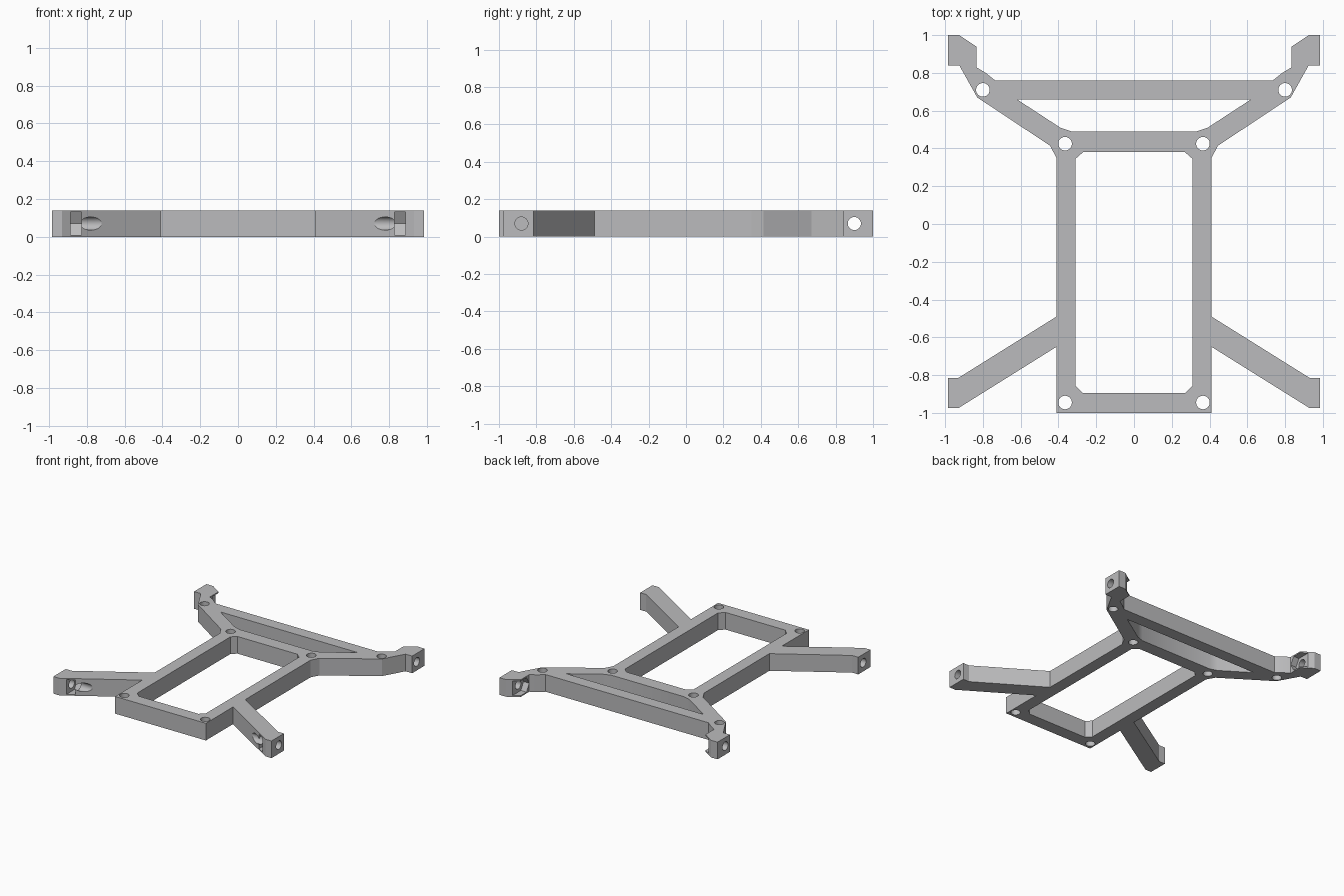
import bpy, bmesh, math
from mathutils import Matrix

if "Cube" in bpy.data.objects:
    bpy.data.objects.remove(bpy.data.objects["Cube"])

H = 0.14          # plate thickness
HZ = 0.07         # height of the bolt axes

grey = bpy.data.materials.new("light grey")
grey.diffuse_color = (0.5, 0.5, 0.51, 1)
grey.use_nodes = True
grey.node_tree.nodes["Principled BSDF"].inputs["Base Color"].default_value = grey.diffuse_color


def mirrored(half):
    """Close a right-hand half profile by mirroring it across x = 0."""
    return half + [(-x, y) for x, y in reversed(half)]


def prism(name, points, z0, z1):
    """Extrude a flat outline into a solid."""
    bm = bmesh.new()
    face = bm.faces.new([bm.verts.new((x, y, z0)) for x, y in points])
    ext = bmesh.ops.extrude_face_region(bm, geom=[face])
    verts = [v for v in ext["geom"] if isinstance(v, bmesh.types.BMVert)]
    bmesh.ops.translate(bm, verts=verts, vec=(0, 0, z1 - z0))
    bmesh.ops.recalc_face_normals(bm, faces=bm.faces)
    return finish(name, bm)


def rod(name, centre, radius, length, sides, along_x=False):
    """Round or hexagonal rod along z or x."""
    bm = bmesh.new()
    bmesh.ops.create_cone(bm, cap_ends=True, segments=sides, radius1=radius,
                          radius2=radius, depth=length)
    m = Matrix.Translation(centre)
    if along_x:
        m = m @ Matrix.Rotation(math.pi / 2, 4, 'Y')
    bmesh.ops.transform(bm, matrix=m, verts=bm.verts)
    return finish(name, bm)


def finish(name, bm):
    me = bpy.data.meshes.new(name)
    bm.to_mesh(me)
    bm.free()
    me.materials.append(grey)
    ob = bpy.data.objects.new(name, me)
    bpy.context.collection.objects.link(ob)
    return ob


# Plate with four arms
frame = prism("frame", mirrored([
    (0.41, -1), (0.41, -0.65), (0.93, -0.975), (0.985, -0.975),
    (0.985, -0.815), (0.93, -0.815), (0.41, -0.49), (0.41, 0.35),
    (0.445, 0.415), (0.83, 0.67), (0.925, 0.84), (0.985, 0.84), (0.985, 1),
    (0.925, 1), (0.835, 0.94), (0.835, 0.83), (0.785, 0.80), (0.735, 0.76)]), 0, H)

# Large window and rear slot
cutters = [
    prism("window_cutter", mirrored([(0.27, -0.895), (0.31, -0.855),
                                     (0.31, 0.345), (0.27, 0.38)]), -0.1, 0.3),
    prism("slot_cutter", mirrored([(0.33, 0.49), (0.39, 0.51),
                                   (0.62, 0.66)]), -0.1, 0.3)]

for s in (-1, 1):
    # Vertical screw holes
    for x, y in ((0.365, -0.945), (0.365, 0.425), (0.8, 0.71)):
        cutters.append(rod("screw_hole_cutter", (s * x, y, HZ), 0.036, 0.4, 32))
    # Sideways bolt holes and nut pockets that open outward in y
    for y, d in ((-0.88, -1), (0.9, 1)):
        cutters.append(rod("bolt_hole_cutter", (s * 0.87, y, HZ), 0.035, 0.36, 32, True))
        cutters.append(rod("nut_cutter", (s * 0.857, y, HZ), 0.069, 0.058, 6, True))
        y0, y1 = sorted((y, y + d * 0.15))
        cutters.append(prism("nut_slot_cutter", [
            (s * 0.8281, y0), (s * 0.8859, y0), (s * 0.8859, y1), (s * 0.8281, y1)],
            HZ - 0.0597, HZ + 0.0597))

# Cut everything out of the plate
for c in cutters:
    mod = frame.modifiers.new(c.name, 'BOOLEAN')
    mod.operation = 'DIFFERENCE'
    mod.solver = 'EXACT'
    mod.object = c
bpy.context.view_layer.update()
deps = bpy.context.evaluated_depsgraph_get()
mesh = bpy.data.meshes.new_from_object(frame.evaluated_get(deps))
frame.modifiers.clear()
frame.data = mesh
for c in cutters:
    bpy.data.objects.remove(c)

# Smooth only the round hole walls
bpy.context.view_layer.objects.active = frame
frame.select_set(True)
bpy.ops.object.shade_smooth_by_angle(angle=math.radians(20))
